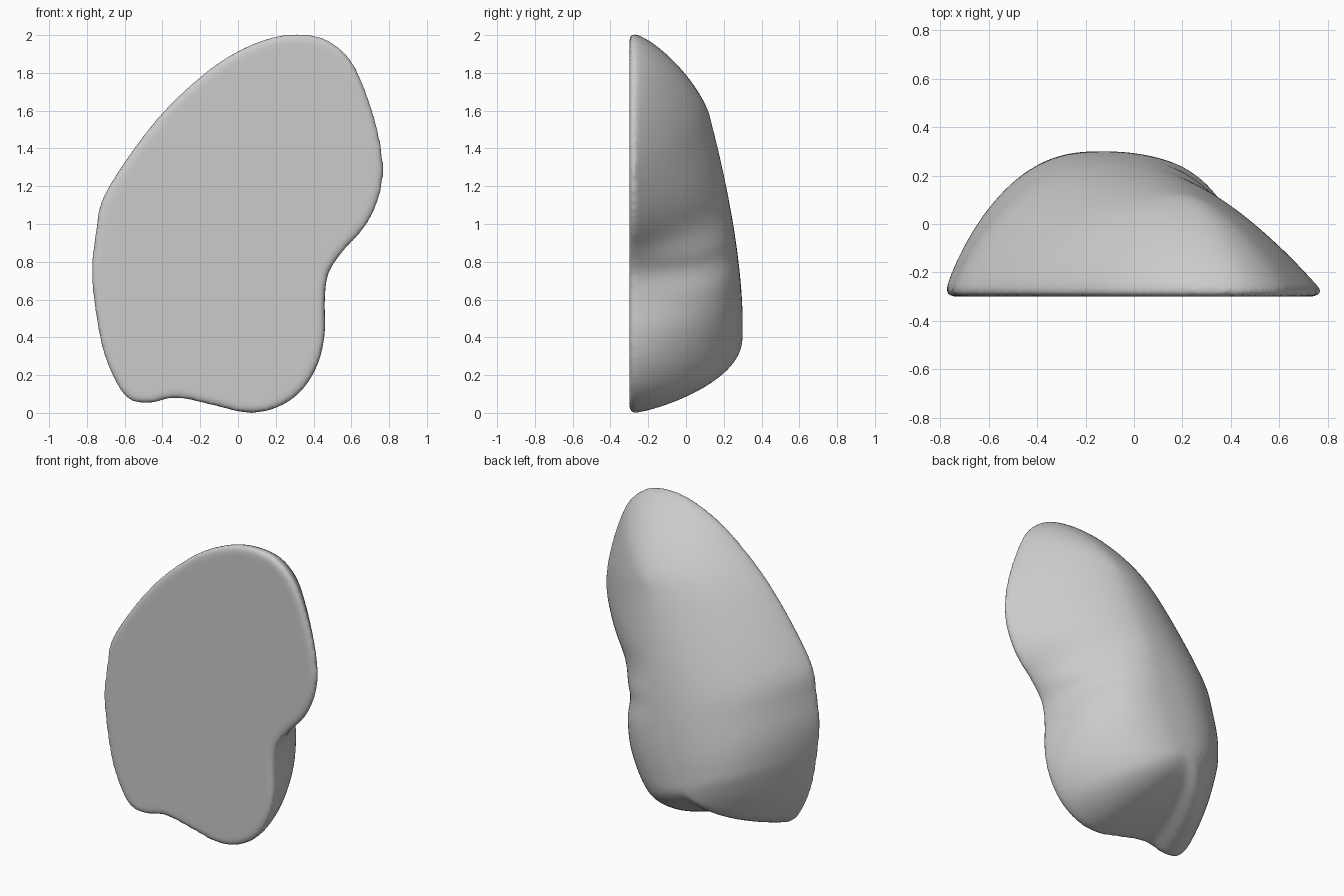
import bpy, bmesh, math
from mathutils import Vector

cube = bpy.data.objects.get("Cube")
if cube:
    bpy.data.objects.remove(cube, do_unlink=True)

FRONT, RIM = -0.30, -0.27
MIDDLE = Vector((0, 0.9))
# Spine of the domed back (x, z): every slope falls away from this line
LOW, HIGH = Vector((-0.15, 0.4)), Vector((0.2, 1.55))

# Outline of the flat front (x, z), anticlockwise from the lowest point
OUTLINE = [Vector(p) for p in (
    (.05, 0), (.2, .025), (.33, .11), (.42, .25), (.46, .42), (.46, .6),
    (.48, .74), (.56, .86), (.67, .98), (.745, 1.13), (.77, 1.3), (.735, 1.52),
    (.65, 1.77), (.57, 1.9), (.45, 1.985), (.3, 2.005), (.15, 1.98), (-.03, 1.9),
    (-.2, 1.78), (-.4, 1.59), (-.58, 1.36), (-.72, 1.13), (-.755, .95),
    (-.775, .75), (-.75, .5), (-.7, .28), (-.6, .09), (-.48, .05), (-.33, .08),
    (-.13, .04))]

# Dome falloff by direction: degrees, inner power, outer power
FALLOFF = [(-90, 2.0, .8), (-65, 2.2, .65), (-33, 2.5, .5), (-15, 2.2, .65),
           (7, 1.7, .9), (28, 1.6, 1.0), (75, 1.4, .75), (120, 2.0, .75),
           (191, 2.5, .85), (233, 2.1, .95), (270, 2.0, .8)]


def smooth_loop(points, steps):
    """Closed Catmull-Rom curve through the points."""
    n, loop = len(points), []
    for i in range(n):
        a, b, c, d = (points[(i + k) % n] for k in (-1, 0, 1, 2))
        for j in range(steps):
            t = j / steps
            loop.append(0.5 * (2 * b + (c - a) * t + (2*a - 5*b + 4*c - d) * t**2
                               + (3*b - a - 3*c + d) * t**3))
    return loop


def falloff(point):
    """Smoothly blended dome powers for the direction of a rim point."""
    v = point - MIDDLE
    angle = (math.degrees(math.atan2(v.y, v.x)) + 90) % 360 - 90
    for (a0, p0, q0), (a1, p1, q1) in zip(FALLOFF, FALLOFF[1:]):
        if angle <= a1:
            t = (angle - a0) / (a1 - a0)
            t = t * t * (3 - 2 * t)
            return p0 + (p1 - p0) * t, q0 + (q1 - q0) * t


def spine_foot(point):
    """Nearest spot on the spine."""
    axis = HIGH - LOW
    return LOW + axis * min(1, max(0, (point - LOW).dot(axis) / axis.length_squared))


def spine_height(z):
    return 0.30 - RIM - 0.17 * max(0, (z - 0.5) / 1.05) ** 1.6


loop = smooth_loop(OUTLINE, 5)
slopes = [(p, spine_foot(p), *falloff(p)) for p in loop]
bm = bmesh.new()


def ring(scale, front=None):
    """Loop of vertices on the dome, or at a fixed depth if one is given."""
    verts = []
    for rim, foot, p, q in slopes:
        flat = foot.lerp(rim, scale)
        y = front
        if y is None:
            y = RIM + spine_height(foot.y) * max(0, 1 - scale**p) ** q
        verts.append(bm.verts.new((flat.x, y, flat.y)))
    return verts


# Domed back with rings closing up towards the rim, then the rounded rim
RINGS = 36
rings = [ring(math.sin(i / RINGS * math.pi / 2)) for i in range(1, RINGS + 1)]
rings += [ring(s, y) for s, y in ((1, -.282), (.99, -.294), (.97, FRONT))]

n = len(loop)
for a, b in zip(rings, rings[1:]):
    for i in range(n):
        j = (i + 1) % n
        bm.faces.new((a[i], a[j], b[j], b[i]))

# Close the narrow strip along the spine and the flat front
for end in (rings[0], rings[-1]):
    edges = [bm.edges.get((end[i], end[(i + 1) % n])) for i in range(n)]
    bmesh.ops.triangle_fill(bm, edges=edges, use_beauty=True)
bmesh.ops.recalc_face_normals(bm, faces=bm.faces)

mesh = bpy.data.meshes.new("stone")
bm.to_mesh(mesh)
bm.free()
stone = bpy.data.objects.new("stone", mesh)
bpy.context.collection.objects.link(stone)

grey = bpy.data.materials.new("light grey")
grey.use_nodes = True
colour = (0.6, 0.6, 0.6, 1)
grey.diffuse_color = colour
grey.node_tree.nodes["Principled BSDF"].inputs["Base Color"].default_value = colour
mesh.materials.append(grey)

# Even out the surface and soften the places where slopes meet
remesh = stone.modifiers.new("even surface", "REMESH")
remesh.mode = "VOXEL"
remesh.voxel_size = 0.016
remesh.use_smooth_shade = True
soften = stone.modifiers.new("soften", "SMOOTH")
soften.factor = 0.5
soften.iterations = 8
